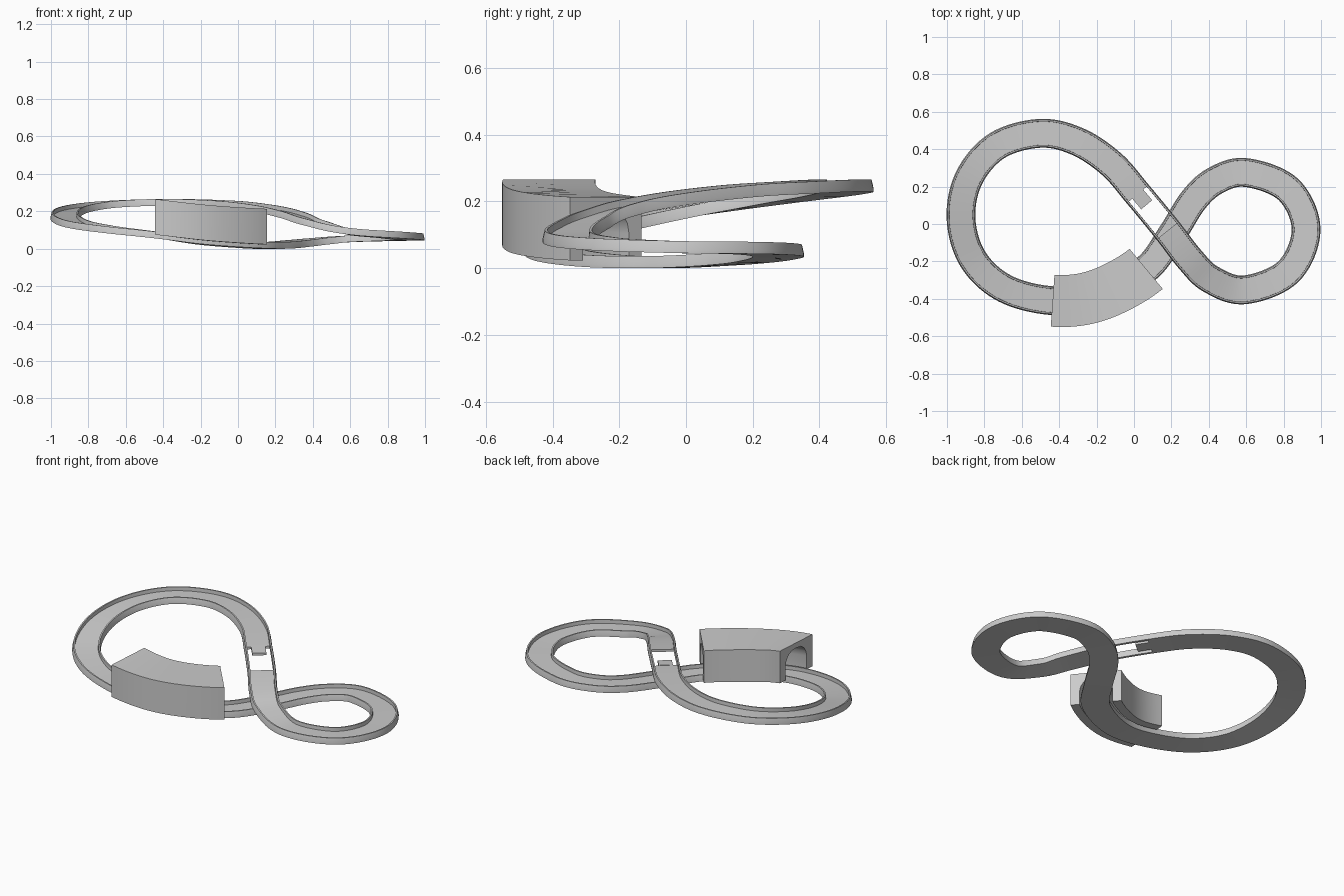
import bpy, bmesh, math
from mathutils import Vector

if "Cube" in bpy.data.objects:
    bpy.data.objects.remove(bpy.data.objects["Cube"])

UP = Vector((0, 0, 1))
STEPS = 10

# centre line of the figure-eight, from the landing edge round to the take-off edge
CTRL = [Vector(p) for p in [
    (0.02, 0.16, .213), (-0.12, 0.32, .223), (-0.3, 0.44, .229), (-0.5, 0.485, .228),
    (-0.73, 0.42, .215), (-0.88, 0.25, .19), (-0.925, 0.03, .155), (-0.86, -0.19, .115),
    (-0.69, -0.345, .085), (-0.435, -0.41, .055), (-0.19, -0.38, .022), (0.065, -0.24, .003),
    (0.2, -0.06, 0), (0.32, 0.13, .01), (0.44, 0.235, .022), (0.6, 0.275, .035),
    (0.825, 0.185, .042), (0.92, -0.03, .045), (0.825, -0.255, .055), (0.59, -0.352, .075),
    (0.41, -0.295, .12), (0.3, -0.19, .16), (0.18, -0.035, .19)]]


def closed_spline(c):
    out, n = [], len(c)
    for i in range(n):
        a, b, d, e = c[i - 1], c[i], c[(i + 1) % n], c[(i + 2) % n]
        for k in range(STEPS):
            t = k / STEPS
            out.append(0.5 * (2 * b + (d - a) * t + (2 * a - 5 * b + 4 * d - e) * t * t
                              + (3 * b - a - 3 * d + e) * t ** 3))
    return out


PATH = closed_spline(CTRL)
N = len(PATH)


def side(i):
    t = PATH[(i + 1) % N] - PATH[i - 1]
    t.z = 0
    return t.normalized().cross(UP)


def sweep(name, profile, first, last, closed=False):
    """Carry a closed (across, up) profile along part of the centre line."""
    bm = bmesh.new()
    rings = [[bm.verts.new(PATH[i % N] + side(i % N) * u + UP * v) for u, v in profile]
             for i in range(first, last + (0 if closed else 1))]
    m = len(profile)
    pairs = list(zip(rings, rings[1:])) + ([(rings[-1], rings[0])] if closed else [])
    for a, b in pairs:
        for j in range(m):
            k = (j + 1) % m
            bm.faces.new((a[j], a[k], b[k], b[j]))
    if not closed:
        bm.faces.new(rings[0])
        bm.faces.new(rings[-1])
    return finish(name, bm)


def finish(name, bm):
    bmesh.ops.recalc_face_normals(bm, faces=bm.faces)
    me = bpy.data.meshes.new(name)
    bm.to_mesh(me)
    bm.free()
    ob = bpy.data.objects.new(name, me)
    bpy.context.collection.objects.link(ob)
    bpy.ops.object.select_all(action='DESELECT')
    ob.select_set(True)
    bpy.context.view_layer.objects.active = ob
    bpy.ops.object.shade_smooth_by_angle(angle=math.radians(30))
    return ob


# road deck with the jump gap left open
sweep("road_deck", [(-.064, 0), (.064, 0), (.064, .014), (-.064, .014)],
      0, (len(CTRL) - 1) * STEPS)

# side rails run unbroken across the gap
for name, s in (("left_rail", -1), ("right_rail", 1)):
    rail = [(.062, 0), (.077, 0), (.077, .01), (.071, .036), (.063, .036)]
    sweep(name, [(s * u, v) for u, v in rail], 0, N, closed=True)

# small tab projecting into the gap
sweep("gap_tab", [(-.038, .002), (.038, .002), (.038, .016), (-.038, .016)], N - 3, N)

# arched tunnel over the low left part of the track
arch = [(.09, .02), (.09, .10), (.084, .13), (.066, .158), (.04, .175), (.0, .18)]
inner = arch + [(-u, v) for u, v in reversed(arch[:-1])]
sweep("tunnel", [(.139, .02)] + inner + [(-.139, .02), (-.139, .21), (.139, .21)],
      9 * STEPS, 11 * STEPS)
